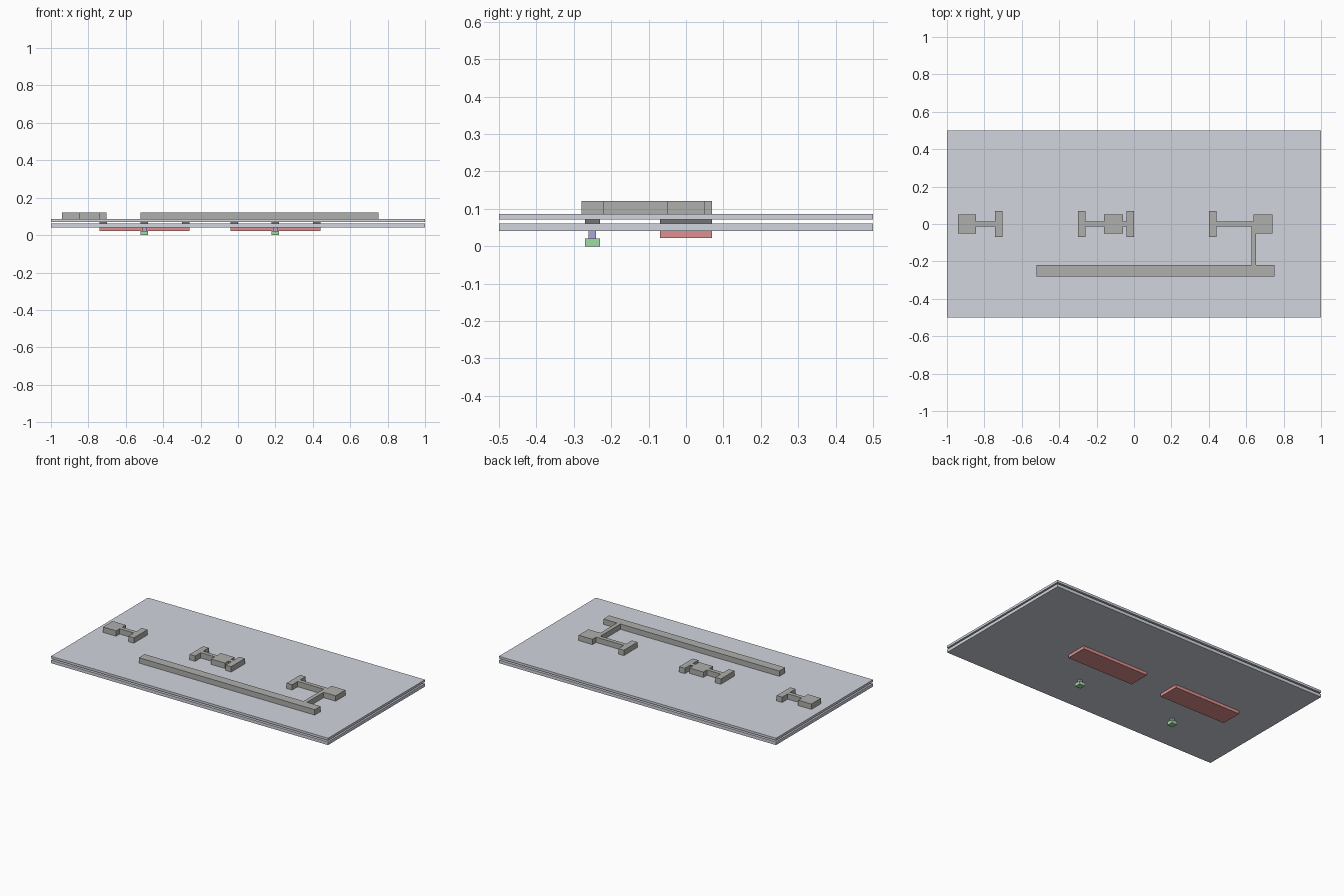
import bpy, bmesh

if "Cube" in bpy.data.objects:
    bpy.data.objects.remove(bpy.data.objects["Cube"])


def material(name, rgb):
    m = bpy.data.materials.new(name)
    m.diffuse_color = (*rgb, 1)
    m.use_nodes = True
    m.node_tree.nodes["Principled BSDF"].inputs["Base Color"].default_value = m.diffuse_color
    return m


glass = material("pale_grey", (0.64, 0.66, 0.73))
metal = material("mid_grey", (0.43, 0.43, 0.42))
dark = material("dark_grey", (0.17, 0.17, 0.17))
red = material("red", (0.74, 0.28, 0.28))
green = material("green", (0.35, 0.72, 0.35))
purple = material("purple", (0.40, 0.38, 0.75))


def plate(name, outline, z0, z1, mat):
    """Extrude a flat outline from z0 up to z1."""
    bm = bmesh.new()
    face = bm.faces.new([bm.verts.new((x, y, z0)) for x, y in outline])
    ext = bmesh.ops.extrude_face_region(bm, geom=[face])
    for v in ext["geom"]:
        if isinstance(v, bmesh.types.BMVert):
            v.co.z = z1
    bmesh.ops.recalc_face_normals(bm, faces=bm.faces)
    me = bpy.data.meshes.new(name)
    bm.to_mesh(me)
    bm.free()
    me.materials.append(mat)
    ob = bpy.data.objects.new(name, me)
    bpy.context.collection.objects.link(ob)


def box(name, x0, x1, y0, y1, z0, z1, mat):
    plate(name, [(x0, y0), (x1, y0), (x1, y1), (x0, y1)], z0, z1, mat)


def symmetric(half):
    """Close a lower outline (left to right) by mirroring it in y."""
    return half + [(x, -y) for x, y in reversed(half)]


# Insulating sheets
box("lower_sheet", -1, 1, -0.5, 0.5, 0.041, 0.061, glass)
box("upper_sheet", -1, 1, -0.5, 0.5, 0.071, 0.086, glass)

# Two repeated cells below the sheets
for i, cx in enumerate((-0.50, 0.20), 1):
    box(f"channel_slab_{i}", cx - 0.24, cx + 0.24, -0.07, 0.07, 0.022, 0.041, red)
    box(f"control_pad_{i}", cx - 0.02, cx + 0.02, -0.27, -0.23, 0, 0.021, green)
    box(f"control_post_{i}", cx - 0.01, cx + 0.01, -0.26, -0.24, 0.021, 0.041, purple)
    # Contacts between the sheets
    box(f"control_contact_{i}", cx - 0.02, cx + 0.02, -0.27, -0.23, 0.061, 0.071, dark)
    for side, x in (("left", cx - 0.22), ("right", cx + 0.22)):
        box(f"{side}_contact_{i}", x - 0.02, x + 0.02, -0.07, 0.07, 0.061, 0.071, dark)

# Metal tracks on top
P, N, B = 0.05, 0.013, 0.07  # half widths of pad, neck and end bar
plate("left_track", symmetric([
    (-0.94, -P), (-0.845, -P), (-0.845, -N), (-0.743, -N), (-0.743, -B), (-0.703, -B)]),
    0.086, 0.121, metal)
plate("middle_track", symmetric([
    (-0.30, -B), (-0.26, -B), (-0.26, -N), (-0.16, -N), (-0.16, -P), (-0.06, -P),
    (-0.06, -N), (-0.04, -N), (-0.04, -B), (0.0, -B)]),
    0.086, 0.121, metal)
plate("right_track", [
    (0.40, -B), (0.44, -B), (0.44, -N), (0.627, -N), (0.627, -0.22), (-0.52, -0.22),
    (-0.52, -0.28), (0.75, -0.28), (0.75, -0.22), (0.653, -0.22), (0.653, -P),
    (0.74, -P), (0.74, P), (0.64, P), (0.64, N), (0.44, N), (0.44, B), (0.40, B)],
    0.086, 0.121, metal)
